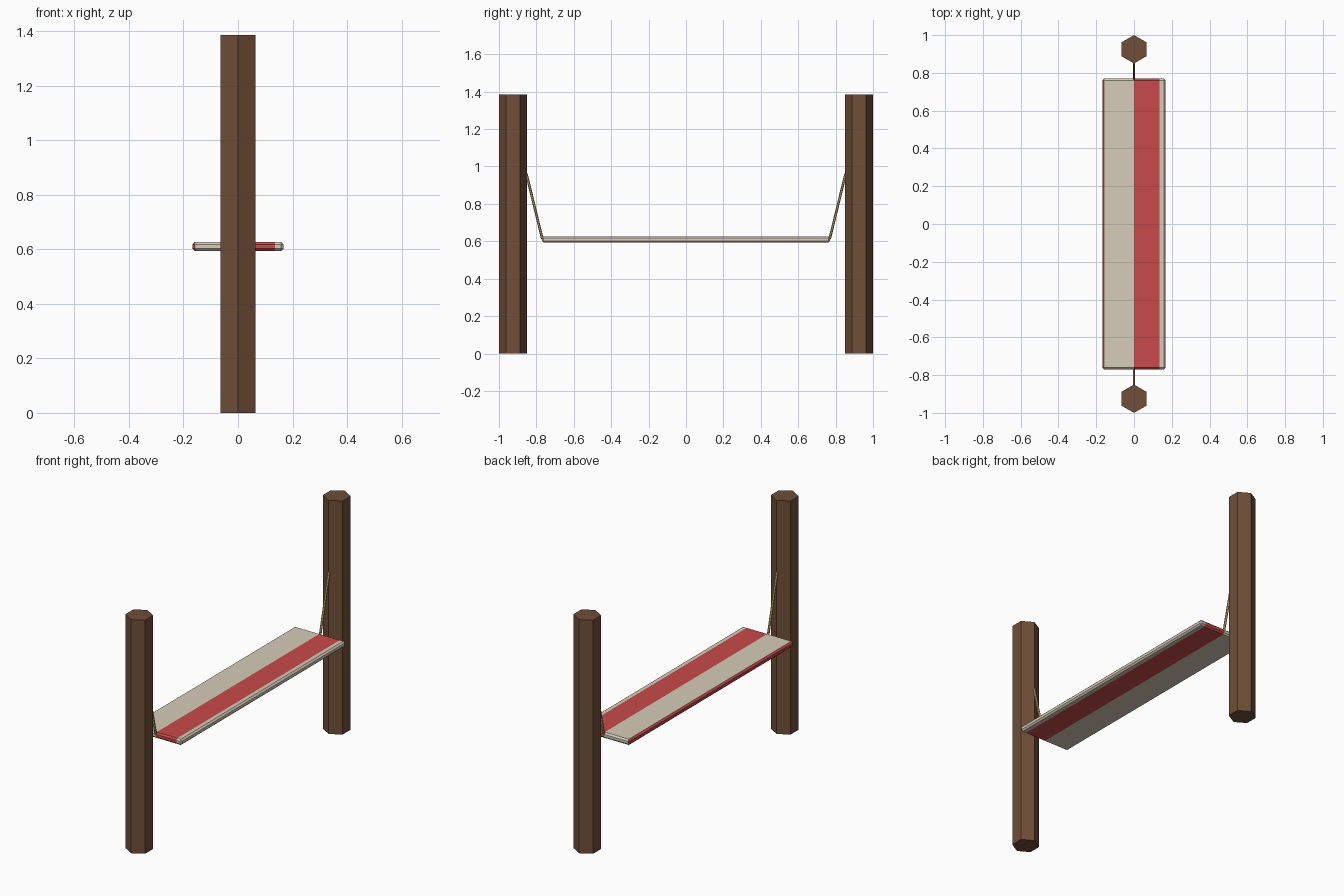
import bpy, bmesh, math
from mathutils import Vector, Matrix

default = bpy.data.objects.get("Cube")
if default:
    bpy.data.objects.remove(default, do_unlink=True)


def material(name, hex_code):
    srgb = [int(hex_code[i:i + 2], 16) / 255 for i in (0, 2, 4)]
    colour = [c / 12.92 if c < 0.04 else ((c + 0.055) / 1.055) ** 2.4 for c in srgb] + [1]
    mat = bpy.data.materials.new(name)
    mat.use_nodes = True
    mat.diffuse_color = colour
    mat.node_tree.nodes["Principled BSDF"].inputs["Base Color"].default_value = colour
    return mat


wood = material("brown_wood", "6F4E37")
cream = material("cream_cloth", "D6CCB8")
red = material("red_cloth", "C94A4A")
rope_tan = material("tan_rope", "BFAA72")


def make_object(name, bm, *mats):
    mesh = bpy.data.meshes.new(name)
    bm.to_mesh(mesh)
    bm.free()
    for mat in mats:
        mesh.materials.append(mat)
    obj = bpy.data.objects.new(name, mesh)
    bpy.context.collection.objects.link(obj)
    return obj


def rod(name, start, end, radius, sides, mat):
    """Straight flat-sided rod between two points."""
    start, end = Vector(start), Vector(end)
    axis = end - start
    spin = axis.to_track_quat('Z', 'Y').to_matrix().to_4x4()
    bm = bmesh.new()
    bmesh.ops.create_cone(bm, cap_ends=True, segments=sides, radius1=radius, radius2=radius,
                          depth=axis.length, matrix=Matrix.Translation((start + end) / 2) @ spin)
    return make_object(name, bm, mat)


# Hexagonal posts and hanging ropes at both ends
for end, side in (("front", -1), ("back", 1)):
    bm = bmesh.new()
    turn = Matrix.Translation((0, side * 0.925, 0.6925)) @ Matrix.Rotation(math.pi / 6 * 0, 4, 'Z')
    bmesh.ops.create_cone(bm, cap_ends=True, segments=6, radius1=0.075, radius2=0.075,
                          depth=1.385, matrix=turn)
    # Corners of the hexagon point along y
    if max(abs(v.co.x) for v in bm.verts) > 0.07:
        bmesh.ops.rotate(bm, verts=bm.verts, cent=(0, side * 0.925, 0),
                         matrix=Matrix.Rotation(math.pi / 6, 3, 'Z'))
    make_object(end + "_post", bm, wood)
    rod(end + "_rope", (0, side * 0.768, 0.612), (0, side * 0.853, 0.96), 0.007, 6, rope_tan)

# Cloth bed: chamfered slab cut into lengthwise stripes
bm = bmesh.new()
bmesh.ops.create_cube(bm, size=1, matrix=Matrix.Translation((0, 0, 0.61))
                      @ Matrix.Diagonal((0.334, 1.54, 0.034, 1)))
bmesh.ops.bevel(bm, geom=bm.edges[:], offset=0.009, segments=1, affect='EDGES')
for x in (0, 0.135):
    bmesh.ops.bisect_plane(bm, geom=bm.verts[:] + bm.edges[:] + bm.faces[:],
                           plane_co=(x, 0, 0), plane_no=(1, 0, 0))
for face in bm.faces:
    x = face.calc_center_median().x
    face.material_index = int(x < -0.155 or 0 < x < 0.135)
make_object("hammock_bed", bm, cream, red)
